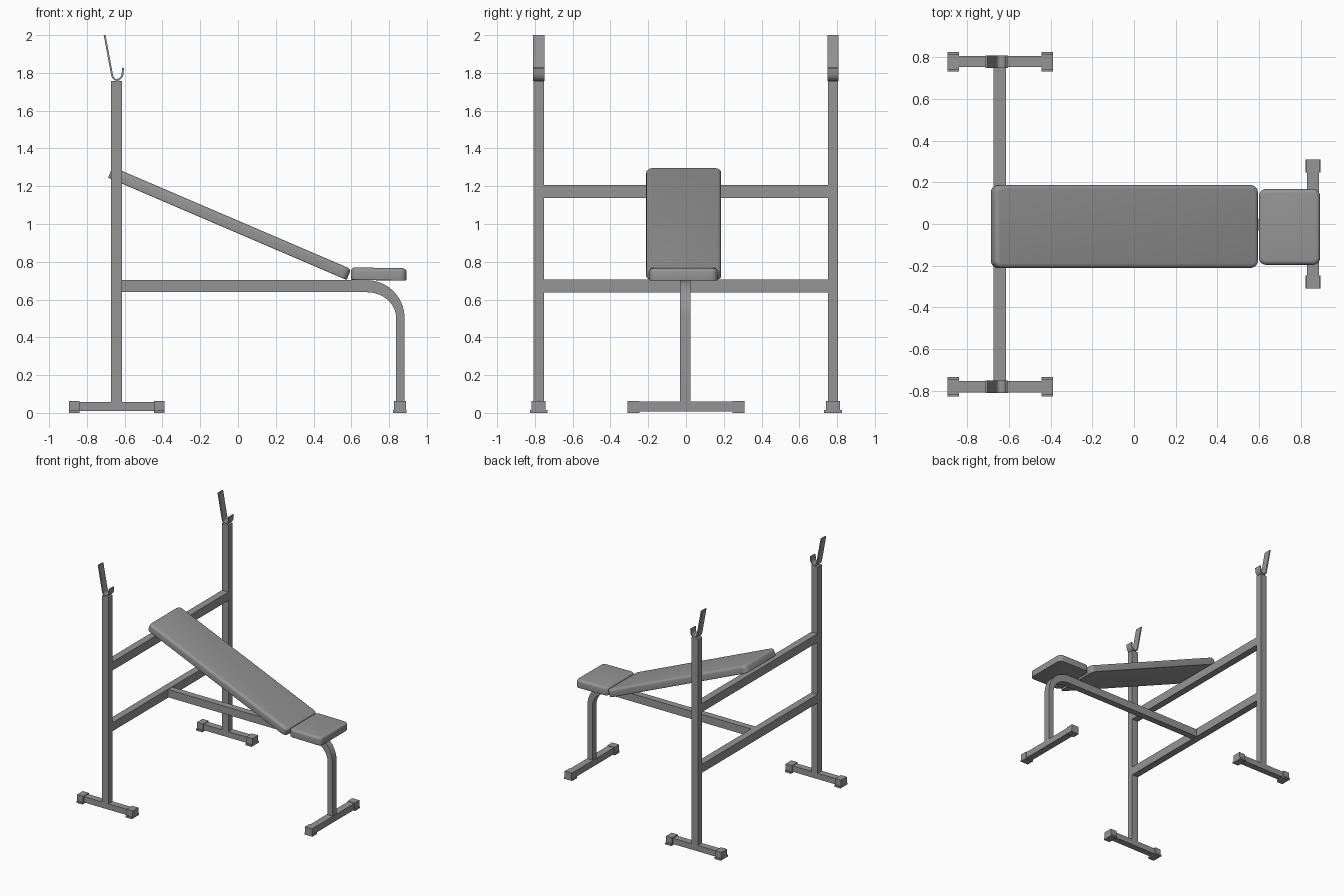
import bpy, bmesh, math
from mathutils import Matrix, Vector

if "Cube" in bpy.data.objects:
    bpy.data.objects.remove(bpy.data.objects["Cube"])

# Dark grey finish shared by all parts
DARK = bpy.data.materials.new("dark_grey")
DARK.diffuse_color = (0.3, 0.3, 0.3, 1)
DARK.use_nodes = True
DARK.node_tree.nodes["Principled BSDF"].inputs["Base Color"].default_value = DARK.diffuse_color


def finish(name, bm, smooth=False):
    bmesh.ops.recalc_face_normals(bm, faces=bm.faces)
    me = bpy.data.meshes.new(name)
    bm.to_mesh(me)
    bm.free()
    me.materials.append(DARK)
    ob = bpy.data.objects.new(name, me)
    bpy.context.collection.objects.link(ob)
    if smooth:
        bpy.ops.object.select_all(action='DESELECT')
        ob.select_set(True)
        bpy.context.view_layer.objects.active = ob
        bpy.ops.object.shade_smooth_by_angle(angle=math.radians(40))
    return ob


def box(name, x, y, z):
    """Box from (min, max) ranges."""
    bm = bmesh.new()
    size = [r[1] - r[0] for r in (x, y, z)]
    mid = Vector([(r[0] + r[1]) / 2 for r in (x, y, z)])
    bmesh.ops.create_cube(bm, size=1, matrix=Matrix.Translation(mid) @ Matrix.Diagonal((*size, 1)))
    return finish(name, bm)


def strip(name, outer, inner, y0, y1, smooth=True):
    """Bar between two matching xz rails, extruded along y."""
    bm = bmesh.new()
    rings = [[bm.verts.new((p[0], y, p[1])) for p, y in ((a, y0), (b, y0), (b, y1), (a, y1))]
             for a, b in zip(outer, inner)]
    for r, s in zip(rings, rings[1:]):
        for i in range(4):
            bm.faces.new((r[i], r[(i + 1) % 4], s[(i + 1) % 4], s[i]))
    bm.faces.new(rings[0])
    bm.faces.new(rings[-1])
    return finish(name, bm, smooth)


def pad(name, size, loc, tilt):
    """Upholstered pad: rounded corners, then rounded rims."""
    bm = bmesh.new()
    bmesh.ops.create_cube(bm, size=1, matrix=Matrix.Diagonal((*size, 1)))
    corners = [e for e in bm.edges if abs(e.verts[0].co.z - e.verts[1].co.z) > 1e-4]
    bmesh.ops.bevel(bm, geom=corners, offset=0.035, segments=5, profile=0.5, affect='EDGES')
    for side, r in ((1, 0.02), (-1, 0.005)):
        rim = [e for e in bm.edges if all(abs(v.co.z - side * size[2] / 2) < 1e-4 for v in e.verts)]
        bmesh.ops.bevel(bm, geom=rim, offset=r, segments=4, profile=0.5, affect='EDGES')
    ob = finish(name, bm, True)
    ob.location = loc
    ob.rotation_euler.y = math.radians(tilt)
    return ob


def end_cap(name, cx, cy, hx, hy):
    """Rubber cap with a small flange on the floor."""
    box(name, (cx - hx, cx + hx), (cy - hy, cy + hy), (0.012, 0.064))
    fx, fy = (hx, hy + 0.01) if hy > hx else (hx + 0.004, hy)
    box(name + "_flange", (cx - fx, cx + fx), (cy - fy, cy + fy), (0, 0.014))


# Side frames: post, foot, caps and bar hook
PX, H = -0.643, 0.029
hook_path = [(-0.706, 2.0), (-0.667, 1.79), (-0.662, 1.775), (-0.652, 1.765), (-0.64, 1.762),
             (-0.628, 1.766), (-0.617, 1.777), (-0.611, 1.792), (-0.609, 1.827)]
outer, inner = [], []
for i, p in enumerate(hook_path):
    a, b = Vector(hook_path[max(i - 1, 0)]), Vector(hook_path[min(i + 1, len(hook_path) - 1)])
    t = (b - a).normalized()
    n = Vector((t.y, -t.x)) * 0.005
    outer.append(Vector(p) + n)
    inner.append(Vector(p) - n)
outer[0].y = inner[0].y = 2.0

for side, s in (("left", -1), ("right", 1)):
    cy = 0.779 * s - 0.001
    box(side + "_post", (PX - H, PX + H), (cy - 0.027, cy + 0.027), (0.03, 1.757))
    box(side + "_foot", (-0.88, -0.41), (cy - 0.027, cy + 0.027), (0.01, 0.058))
    for end, cx in (("rear", -0.866), ("front", -0.416)):
        end_cap(f"{side}_{end}_cap", cx, cy, 0.028, 0.037)
    strip(side + "_bar_hook", outer, inner, cy - 0.03, cy + 0.03)

# Cross bars joining the posts
for name, z in (("upper_cross_bar", 1.172), ("lower_cross_bar", 0.672)):
    box(name, (PX - H, PX + H), (-0.755, 0.755), (z - 0.035, z + 0.035))

# Spine bending down into the front leg
arc = [math.radians(90 - 9 * i) for i in range(11)]
top = [(-0.62, 0.703)] + [(0.682 + 0.2 * math.cos(a), 0.503 + 0.2 * math.sin(a)) for a in arc] + [(0.882, 0.03)]
low = [(-0.62, 0.639)] + [(0.682 + 0.155 * math.cos(a), 0.503 + 0.136 * math.sin(a)) for a in arc] + [(0.837, 0.03)]
strip("spine_and_front_leg", top, low, -0.031, 0.023)

# Front foot
box("front_foot", (0.829, 0.886), (-0.29, 0.29), (0.008, 0.06))
for side, s in (("left", -1), ("right", 1)):
    end_cap(f"front_foot_{side}_cap", 0.857, 0.278 * s, 0.032, 0.031)

# Pads
pad("backrest", (1.374, 0.397, 0.062), (-0.044, -0.012, 1.003), 23.2)
pad("seat", (0.294, 0.363, 0.066), (0.745, -0.014, 0.735), 0.8)
